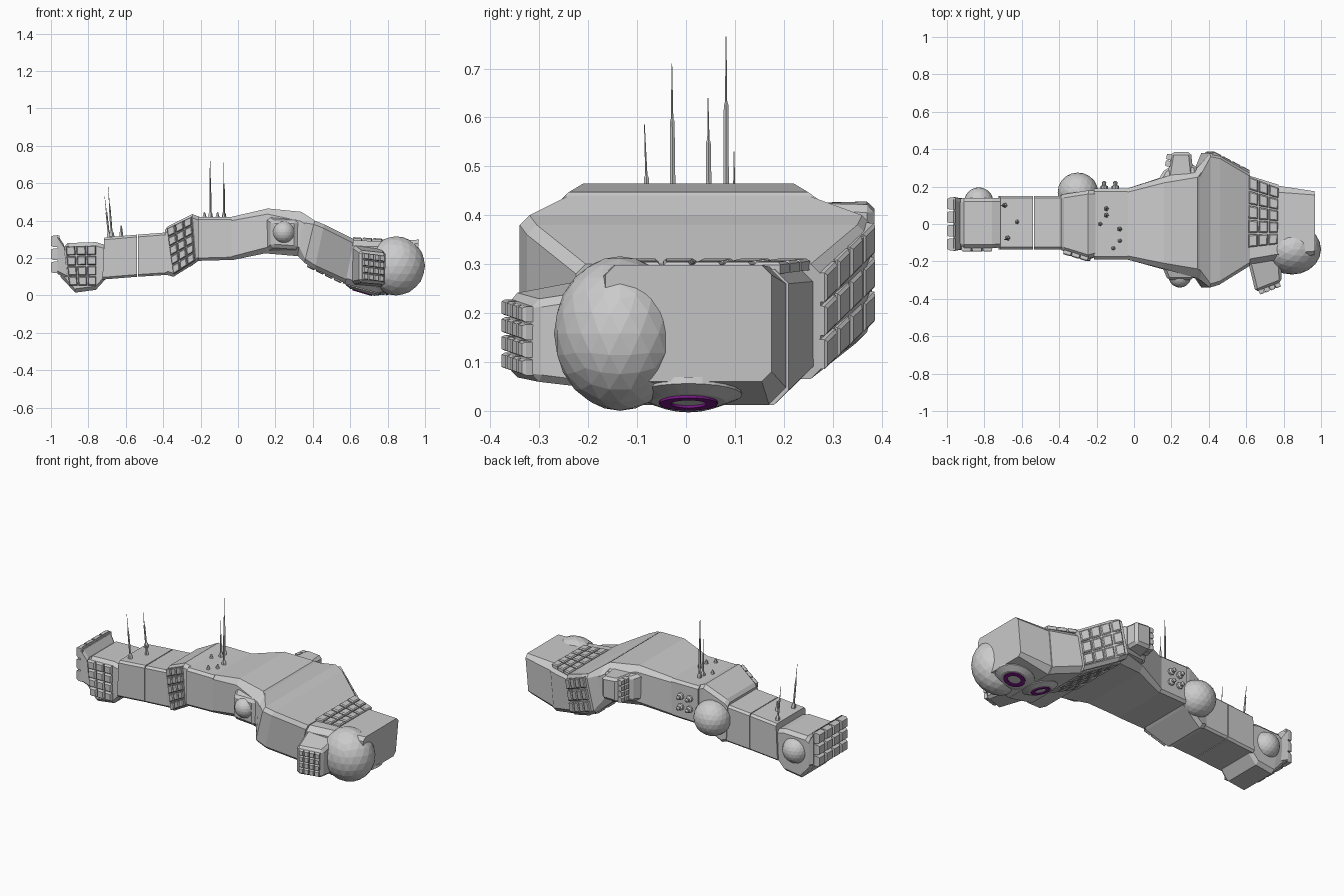
import bpy, bmesh, math
from mathutils import Vector

def make(name, bm, color=None):
    bmesh.ops.recalc_face_normals(bm, faces=bm.faces)
    me = bpy.data.meshes.new(name)
    bm.to_mesh(me)
    bm.free()
    ob = bpy.data.objects.new(name, me)
    bpy.context.collection.objects.link(ob)
    if color:
        m = bpy.data.materials.new(name)
        m.diffuse_color = color
        me.materials.append(m)
    return ob

def loft(bm, rings):
    rows = [[bm.verts.new(p) for p in r] for r in rings]
    n = len(rows[0])
    for a, b in zip(rows, rows[1:]):
        for i in range(n):
            bm.faces.new((a[i], a[(i+1) % n], b[(i+1) % n], b[i]))
    bm.faces.new(rows[0])
    bm.faces.new(rows[-1])

def section(xb, zb, xt, zt, yn, yp, c):
    # chamfered rectangle, leaning from (xb, zb) to (xt, zt)
    h = zt - zb
    pts = [(yn, c), (yn+c, 0), (yp-c, 0), (yp, c), (yp, h-c), (yp-c, h), (yn+c, h), (yn, h-c)]
    return [(xb + (xt-xb)*t/h, y, zb+t) for y, t in pts]

def hull(name, *secs):
    bm = bmesh.new()
    loft(bm, [section(*s) for s in secs])
    return make(name, bm)

def tiles(name, corners, nu, nv, height, gap=0.1):
    # grid of tapered tiles on a quad; corners counter-clockwise seen from outside
    a, b, c, d = map(Vector, corners)
    n = (b-a).cross(d-a).normalized()
    P = lambda u, v: (a*(1-u)+b*u)*(1-v) + (d*(1-u)+c*u)*v
    bm = bmesh.new()
    for i in range(nu):
        for j in range(nv):
            rings = []
            for g, h in ((gap*.6, -.01), (gap*.6, height*.6), (gap*1.5, height)):
                u0, u1, v0, v1 = (i+g)/nu, (i+1-g)/nu, (j+g)/nv, (j+1-g)/nv
                rings.append([P(u, v)+n*h for u, v in ((u0, v0), (u1, v0), (u1, v1), (u0, v1))])
            loft(bm, rings)
    return make(name, bm)

def lathe(name, pos, axis, prof, sides, color=None, closed=False):
    # profile of (radius, height) turned around an axis
    q = Vector((0, 0, 1)).rotation_difference(Vector(axis))
    rings = [[Vector(pos) + q @ Vector((r*math.cos(2*math.pi*k/sides), r*math.sin(2*math.pi*k/sides), h))
              for k in range(sides)] for r, h in prof]
    bm = bmesh.new()
    if closed:
        rows = [[bm.verts.new(p) for p in r] for r in rings]
        for a, b in zip(rows, rows[1:] + rows[:1]):
            for i in range(sides):
                bm.faces.new((a[i], a[(i+1) % sides], b[(i+1) % sides], b[i]))
    else:
        loft(bm, rings)
    return make(name, bm, color)

def ball(name, pos, rx, ry, rz):
    bm = bmesh.new()
    bmesh.ops.create_icosphere(bm, subdivisions=3, radius=1)
    for v in bm.verts:
        v.co = Vector((v.co.x*rx, v.co.y*ry, v.co.z*rz)) + Vector(pos)
    return make(name, bm)

# Hull segments from nose to tail
hull("nose_plate", (-.965, .115, -.965, .325, -.145, .145, .015), (-.91, .09, -.93, .27, -.135, .135, .015))
hull("nose_segment", (-.95, .10, -.93, .26, -.125, .135, .02), (-.87, .015, -.91, .28, -.13, .14, .02),
     (-.76, .03, -.76, .285, -.13, .14, .02), (-.71, .085, -.71, .27, -.125, .14, .02))
hull("neck_front", (-.725, .085, -.715, .31, -.135, .15, .012), (-.54, .10, -.54, .325, -.135, .15, .012))
hull("neck_rear", (-.535, .10, -.535, .325, -.135, .15, .012), (-.38, .11, -.38, .337, -.135, .15, .012))
hull("collar", (-.38, .11, -.39, .35, -.14, .155, .02), (-.345, .10, -.375, .37, -.145, .16, .02),
     (-.225, .175, -.245, .435, -.185, .18, .02), (-.205, .19, -.205, .42, -.175, .18, .02))
hull("mid_segment", (-.215, .185, -.215, .42, -.19, .19, .015), (-.035, .19, -.035, .42, -.19, .19, .015))
hull("waist", (-.035, .188, -.035, .42, -.19, .19, .02), (.145, .225, .16, .465, -.24, .25, .03),
     (.32, .21, .34, .447, -.29, .30, .05), (.345, .19, .375, .415, -.31, .335, .04))
hull("shoulder", (.32, .21, .35, .44, -.29, .30, .05), (.355, .175, .41, .40, -.34, .38, .02),
     (.41, .14, .46, .38, -.325, .37, .02), (.575, .065, .62, .30, -.225, .275, .02))
hull("rear_segment", (.56, .065, .60, .295, -.22, .265, .03), (.75, .012, .775, .29, -.19, .21, .03))
hull("tail", (.745, .012, .77, .295, -.195, .205, .035), (.945, .06, .967, .298, -.165, .175, .02))

# Armour tile grids
tiles("nose_tiles", [(-.965, .145, .115), (-.965, -.145, .115), (-.965, -.145, .325), (-.965, .145, .325)], 4, 3, .035)
tiles("nose_side_tiles", [(-.905, -.13, .05), (-.755, -.13, .05), (-.755, -.13, .27), (-.925, -.13, .265)], 3, 4, .018)
tiles("collar_tiles", [(-.345, -.147, .11), (-.228, -.187, .185), (-.245, -.187, .425), (-.38, -.147, .36)], 3, 5, .014)
tiles("shoulder_side_tiles", [(.585, .275, .08), (.375, .38, .18), (.42, .38, .39), (.62, .275, .285)], 4, 3, .012)
tiles("shoulder_belly_tiles", [(.37, .34, .167), (.56, .25, .075), (.56, -.05, .075), (.37, -.05, .167)], 4, 4, .014)
tiles("rear_top_tiles", [(.61, -.13, .298), (.77, -.11, .29), (.775, .195, .29), (.61, .26, .298)], 3, 5, .014)

# Side pods
def pod(name, inner, outer):
    bm = bmesh.new()
    loft(bm, [inner, outer])
    ob = make(name, bm)
    b = ob.modifiers.new("edge", 'BEVEL')
    b.width = .015
    b.segments = 1

face = [(.665, -.36, .085), (.775, -.315, .07), (.78, -.315, .215), (.665, -.36, .23)]
pod("rear_pod", [(.605, -.18, .06), (.785, -.15, .04), (.785, -.15, .25), (.605, -.18, .275)],
    [(.65, -.365, .07), (.785, -.31, .06), (.79, -.31, .225), (.65, -.365, .24)])
tiles("rear_pod_tiles", face, 4, 4, .02)
pod("upper_pod_base", [(.12, .22, .26), (.35, .22, .25), (.35, .22, .43), (.12, .22, .43)],
    [(.165, .295, .27), (.33, .32, .26), (.33, .32, .415), (.165, .295, .415)])
pod("upper_pod", [(.175, .24, .27), (.32, .24, .27), (.32, .24, .425), (.175, .24, .425)],
    [(.2, .385, .285), (.305, .385, .285), (.305, .385, .42), (.2, .385, .43)])
tiles("upper_pod_tiles", [(.195, .375, .285), (.183, .305, .28), (.183, .305, .425), (.195, .375, .425)], 2, 4, .018)
pod("turret_mount", [(.14, -.2, .23), (.35, -.2, .22), (.35, -.2, .43), (.14, -.2, .43)],
    [(.18, -.3, .26), (.315, -.3, .25), (.315, -.3, .40), (.18, -.3, .40)])

# Domes
ball("tail_dome", (.845, -.135, .158), .155, .135, .158)
ball("turret_dome", (.245, -.28, .338), .06, .06, .06)
ball("collar_dome", (-.3, .17, .25), .108, .105, .105)
ball("nose_dome", (-.83, .118, .175), .078, .078, .078)

# Belly thrusters with purple rings
for i, (pos, axis, s) in enumerate((((.845, .005, .036), (.22, 0, -1), 1), ((.67, .005, .034), (-.29, 0, -1), .9))):
    lathe(f"thruster_{i}", pos, axis, [(.11*s, -.01), (.11*s, .004), (.075*s, .018)], 24)
    lathe(f"thruster_ring_{i}", pos, axis, [(.06*s, .012), (.06*s, .023), (.036*s, .023), (.036*s, .012)],
          24, (.2, .01, .25, 1), True)

# Side knobs
for x in (-.16, -.10):
    for z in (.27, .335):
        lathe("side_knob", (x, .188, z), (0, 1, 0), [(.02, 0), (.02, .014), (.01, .02), (.012, .036), (.004, .042)], 8)

# Antennas: base point and tip
masts = [((-.69, .10, .31), (-.713, .098, .53)), ((-.675, -.075, .315), (-.695, -.085, .585)),
         ((-.625, .012, .31), (-.625, .008, .375)), ((-.148, .082, .415), (-.15, .082, .765)),
         ((-.148, .047, .415), (-.148, .045, .64)), ((-.076, -.027, .415), (-.076, -.029, .71)),
         ((-.075, -.09, .415), (-.075, -.09, .445)), ((-.11, -.13, .415), (-.11, -.13, .445)),
         ((-.18, .0, .415), (-.18, .0, .445))]
for a, b in masts:
    d = Vector(b) - Vector(a)
    L = d.length
    prof = [(.013, 0), (.004, L*.95), (.001, L)] if L < .1 else \
        [(.014, 0), (.012, .02), (.006, .03), (.005, L*.6), (.0025, L*.62), (.0008, L)]
    lathe("antenna", a, d, prof, 5)
